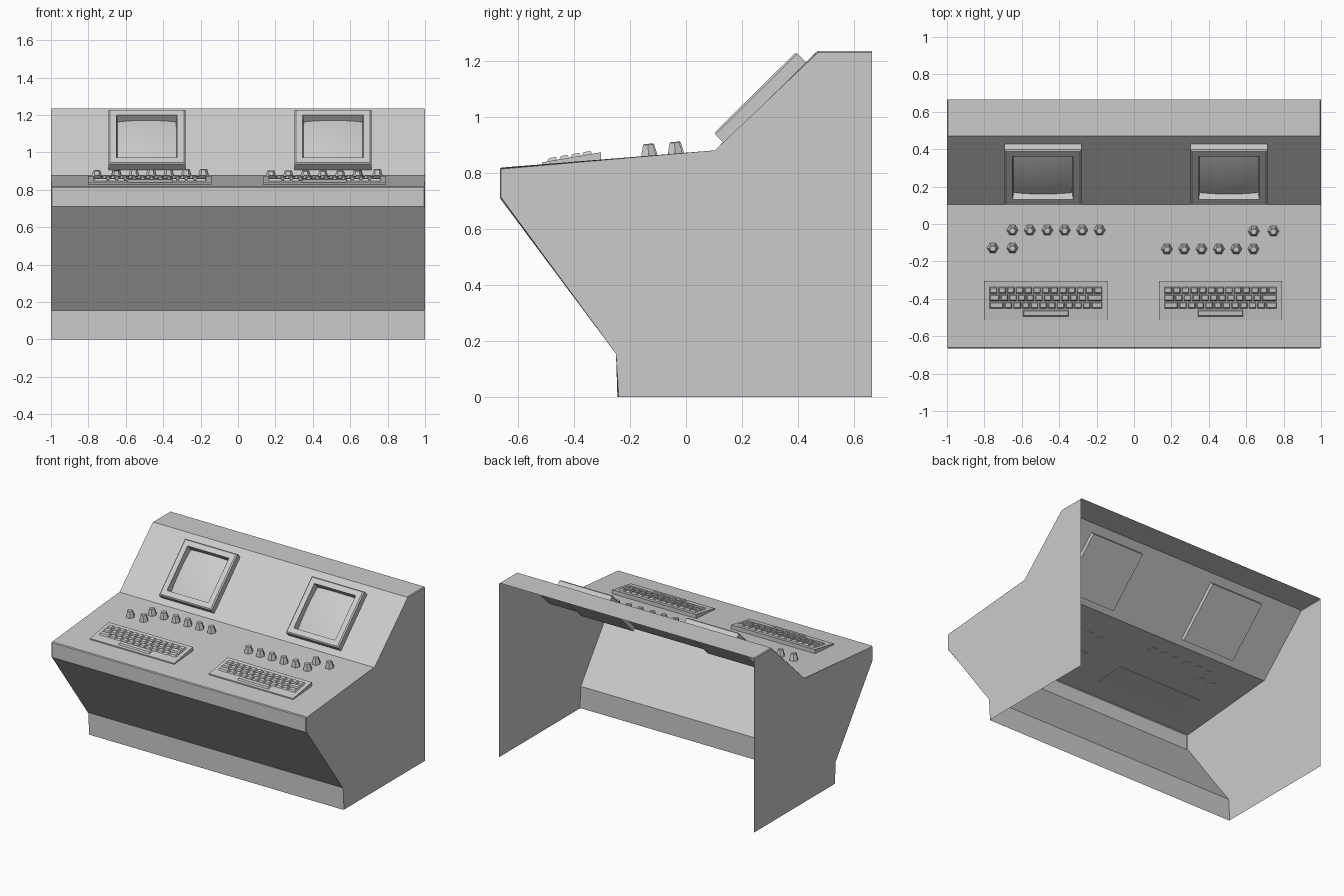
import bpy, bmesh, math
from mathutils import Matrix, Vector

if "Cube" in bpy.data.objects:
    bpy.data.objects.remove(bpy.data.objects["Cube"])


def finish(name, bm, smooth=False):
    bmesh.ops.recalc_face_normals(bm, faces=bm.faces)
    me = bpy.data.meshes.new(name)
    bm.to_mesh(me)
    bm.free()
    ob = bpy.data.objects.new(name, me)
    bpy.context.collection.objects.link(ob)
    if smooth:
        for p in me.polygons:
            p.use_smooth = True
    return ob


def frame(y, z, angle, x=0.0):
    """Local frame tilted about x, at a point on the console."""
    return Matrix.Translation((x, y, z)) @ Matrix.Rotation(angle, 4, 'X')


def loft(bm, rings, mat, cap_start=True, cap_end=True):
    """Join equal-length rings of points with quads."""
    loops = [[bm.verts.new(mat @ Vector(p)) for p in r] for r in rings]
    n = len(loops[0])
    for a, b in zip(loops, loops[1:]):
        for i in range(n):
            bm.faces.new((a[i], a[(i + 1) % n], b[(i + 1) % n], b[i]))
    if cap_start:
        bm.faces.new(loops[0][::-1])
    if cap_end:
        bm.faces.new(loops[-1])


def rect(hx, hy, z, cx=0.0, cy=0.0):
    return [(cx - hx, cy - hy, z), (cx + hx, cy - hy, z),
            (cx + hx, cy + hy, z), (cx - hx, cy + hy, z)]


# console shell: folded sheet with side panels, open at back and bottom
profile = [(-0.245, 0), (-0.245, 0.155), (-0.665, 0.71), (-0.665, 0.818),
           (0.105, 0.875), (0.47, 1.235), (0.665, 1.235), (0.665, 0)]
bm = bmesh.new()
L, R = [[bm.verts.new((x, y, z)) for y, z in profile] for x in (-1, 1)]
bm.faces.new(L)
bm.faces.new(R[::-1])
for i in range(6):
    bm.faces.new((L[i], R[i], R[i + 1], L[i + 1]))
rim = [e for e in bm.edges if not e.is_boundary and
       (e.verts[0].co.x == e.verts[1].co.x or
        all(abs(v.co.z - 0.818) < 1e-4 for v in e.verts))]
bmesh.ops.bevel(bm, geom=rim, offset=0.005, segments=1, affect='EDGES')
finish("console_shell", bm)

# monitors set into the sloped panel
slope = math.atan2(0.36, 0.365)
for side, cx in (("left", -0.487), ("right", 0.508)):
    m = frame(0.105, 0.875, slope, cx) @ Matrix.Translation((0, 0.249, 0))
    bm = bmesh.new()
    loft(bm, [rect(s, s, h) for s, h in
              ((0.205, -0.03), (0.206, 0.044), (0.198, 0.051),
               (0.162, 0.051), (0.156, 0.002))], m, cap_end=False)
    finish(side + "_monitor_housing", bm)
    # bulged glass
    bm = bmesh.new()
    bmesh.ops.create_grid(bm, x_segments=12, y_segments=12, size=0.157)
    for v in bm.verts:
        u, w = v.co.x / 0.157, v.co.y / 0.157
        v.co.z = 0.004 + 0.011 * (2 - u * u - w * w)
    bm.transform(m)
    finish(side + "_screen", bm, True)

# keyboards: wedge base with rows of tapered keys
tilt = math.atan2(0.036, 0.21)
rows = [(0.163, 0.047, 11), (0.122, 0.058, 10), (0.080, 0.080, 10)]
pitch = 0.0465
for side, cx in (("left", -0.471), ("right", 0.4625)):
    bm = bmesh.new()
    wedge = [(-0.514, 0.826), (-0.304, 0.841), (-0.304, 0.873), (-0.514, 0.837)]
    loft(bm, [[(x, y, z) for y, z in wedge] for x in (cx - 0.33, cx + 0.33)],
         Matrix.Identity(4))
    finish(side + "_keyboard_base", bm)
    m = frame(-0.514, 0.837, tilt, cx)
    bm = bmesh.new()

    def key(x0, x1, y, depth=0.036):
        hx, c = (x1 - x0) / 2 - 0.003, (x0 + x1) / 2
        loft(bm, [rect(hx, depth / 2, -0.001, c, y),
                  rect(hx - 0.005, depth / 2 - 0.006, 0.011, c, y + 0.002)],
             m, cap_start=False)

    for y, first, count in rows:
        x = -0.304
        key(x, x + first, y)
        x += first
        for i in range(count):
            key(x, x + pitch, y)
            x += pitch
        key(x, 0.304, y)
    key(-0.125, 0.125, 0.037)  # space bar
    finish(side + "_keyboard_keys", bm)

# control knobs: six-sided tapered caps on the desk
desk = math.atan2(0.057, 0.77)
knobs = {"left": [(-0.65 + 0.0932 * i, -0.033) for i in range(6)]
         + [(-0.755, -0.128), (-0.65, -0.128)],
         "right": [(0.176 + 0.0926 * i, -0.133) for i in range(6)]
         + [(0.640, -0.038), (0.745, -0.038)]}
for side, spots in knobs.items():
    bm = bmesh.new()
    for x, y in spots:
        m = frame(y, 0.818 + (y + 0.665) * 0.057 / 0.77, desk, x)
        loft(bm, [[(r * math.cos(math.pi * k / 3), r * math.sin(math.pi * k / 3), h)
                   for k in range(6)]
                  for r, h in ((0.031, -0.002), (0.029, 0.010),
                               (0.020, 0.043), (0.016, 0.046))], m)
    finish(side + "_knobs", bm)
